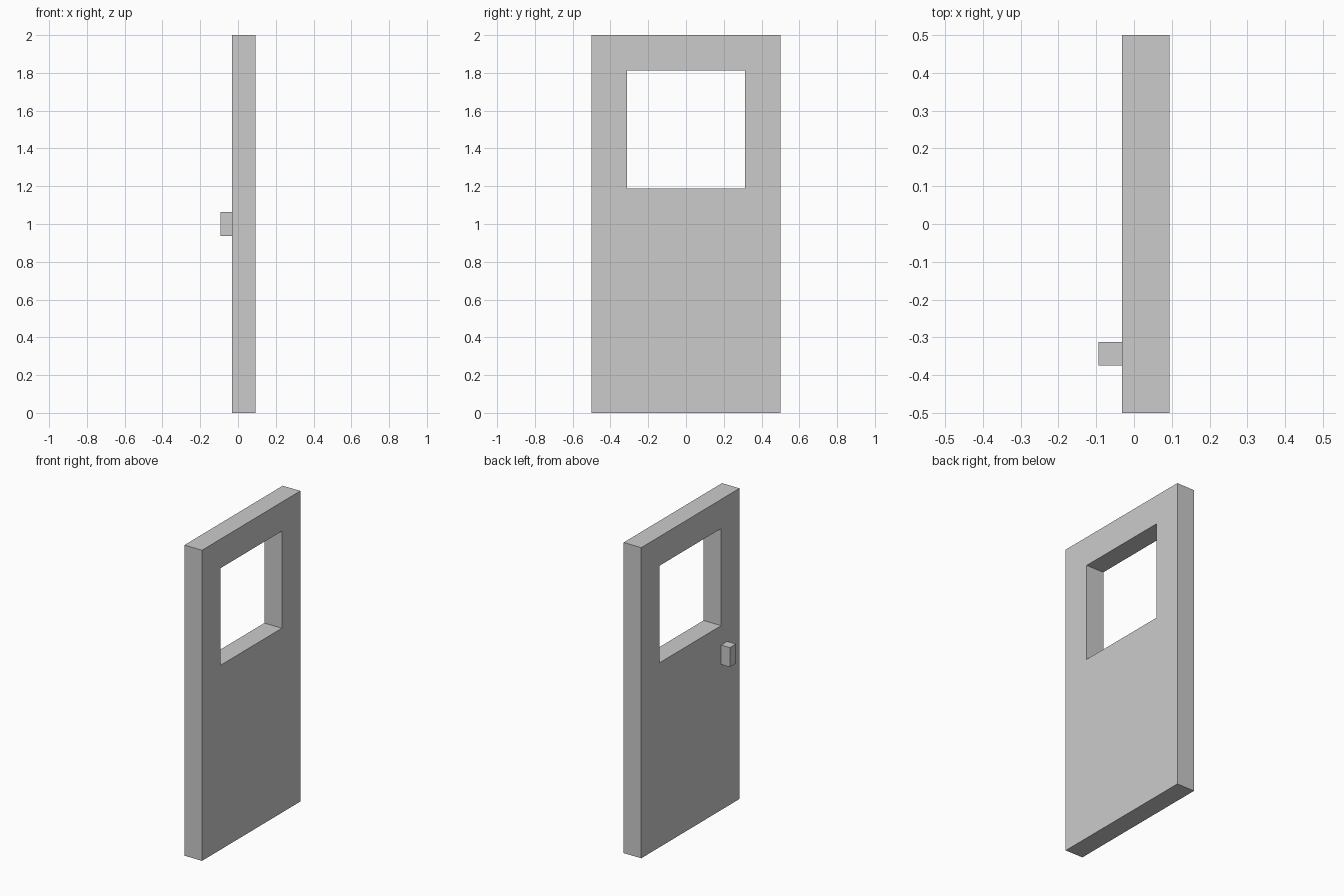
import bpy
import bmesh
from mathutils import Vector

if "Cube" in bpy.data.objects:
    bpy.data.objects.remove(bpy.data.objects["Cube"])

U = 1 / 16  # block-style unit
X_BACK, X_FRONT = -0.5 * U, 1.5 * U


def finish(bm, name):
    bmesh.ops.recalc_face_normals(bm, faces=bm.faces)
    mesh = bpy.data.meshes.new(name)
    bm.to_mesh(mesh)
    bm.free()
    obj = bpy.data.objects.new(name, mesh)
    bpy.context.collection.objects.link(obj)
    return obj


def rectangle(bm, half_width, z0, z1):
    corners = [(-1, z0), (1, z0), (1, z1), (-1, z1)]
    return [bm.verts.new((X_BACK, s * half_width, z)) for s, z in corners]


# Door panel: a ring of faces around the window, extruded to its thickness
bm = bmesh.new()
outer = rectangle(bm, 8 * U, 0, 32 * U)
inner = rectangle(bm, 5 * U, 19 * U, 29 * U)
for i in range(4):
    j = (i + 1) % 4
    bm.faces.new((outer[i], outer[j], inner[j], inner[i]))
ring = bmesh.ops.extrude_face_region(bm, geom=bm.faces[:], use_keep_orig=True)
moved = [g for g in ring["geom"] if isinstance(g, bmesh.types.BMVert)]
bmesh.ops.translate(bm, verts=moved, vec=Vector((X_FRONT - X_BACK, 0, 0)))
finish(bm, "door_panel")

# Handle: small block on the -x face
bm = bmesh.new()
bmesh.ops.create_cube(bm, size=1)
bmesh.ops.scale(bm, verts=bm.verts, vec=Vector((U, U, 2 * U)))
handle = finish(bm, "door_handle")
handle.location = (-U, -5.5 * U, 16 * U)
